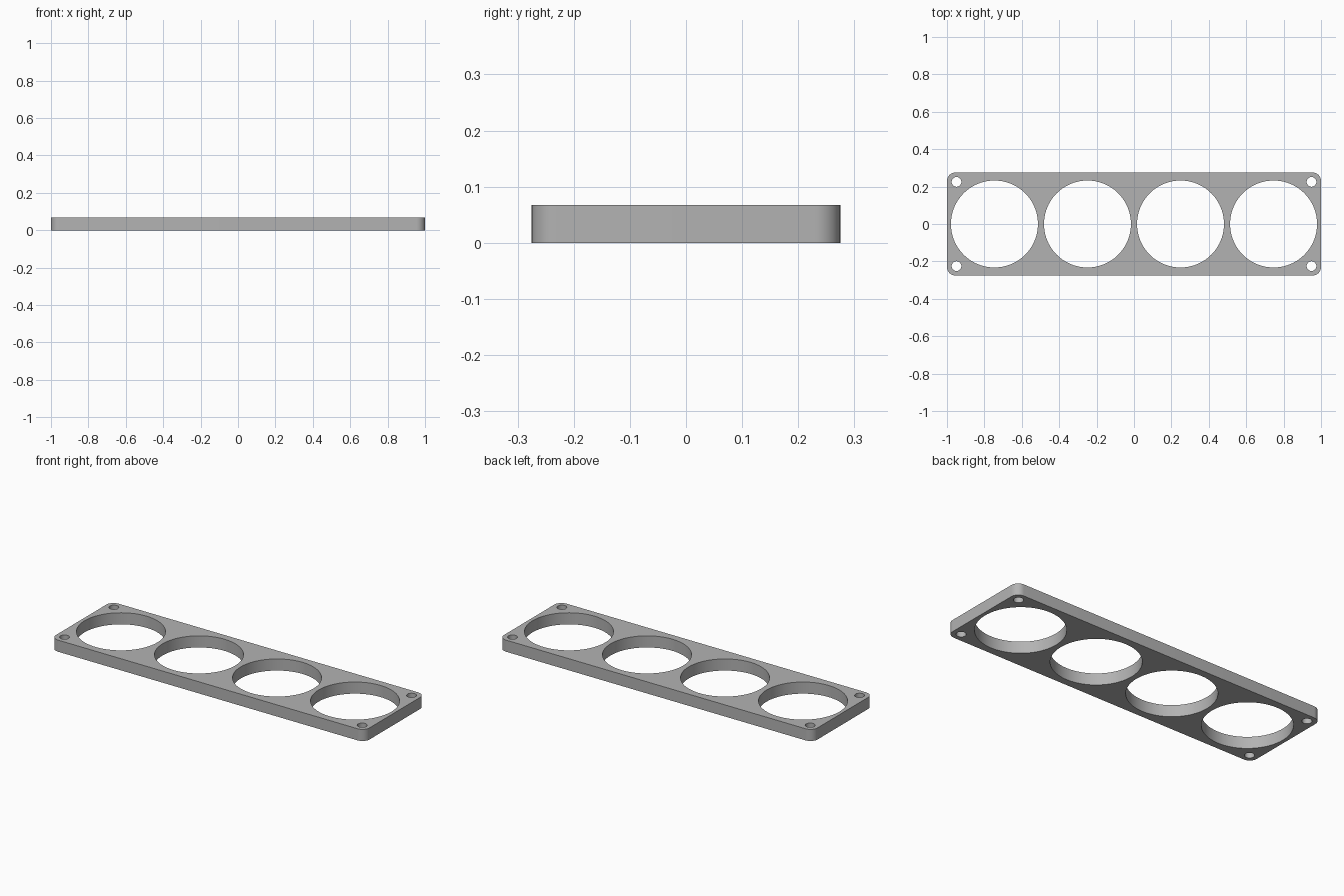
import bpy, bmesh
from math import sin, cos, pi, radians

if "Cube" in bpy.data.objects:
    bpy.data.objects.remove(bpy.data.objects["Cube"], do_unlink=True)

LENGTH, WIDTH, HEIGHT = 2.0, 0.55, 0.067
CORNER_R = 0.045
OPENING_R, OPENING_STEP = 0.2325, 0.4975
SCREW_R, SCREW_X, SCREW_Y = 0.026, 0.949, 0.225


def arc(cx, cy, r, start, sweep, n):
    return [(cx + r * cos(start + sweep * i / n), cy + r * sin(start + sweep * i / n))
            for i in range(n + 1)]


def add_loop(curve, points):
    spline = curve.splines.new('POLY')
    spline.points.add(len(points) - 1)
    for p, (x, y) in zip(spline.points, points):
        p.co = (x, y, 0, 1)
    spline.use_cyclic_u = True


def circle(cx, cy, r, n):
    return arc(cx, cy, r, 0, 2 * pi, n)[:-1]


# Flat profile: rounded rectangle with openings
profile = bpy.data.curves.new("panel_profile", 'CURVE')
profile.dimensions = '2D'
profile.fill_mode = 'BOTH'
profile.extrude = HEIGHT / 2

outline = []
for k, (sx, sy) in enumerate([(1, 1), (-1, 1), (-1, -1), (1, -1)]):
    outline += arc(sx * (LENGTH / 2 - CORNER_R), sy * (WIDTH / 2 - CORNER_R),
                   CORNER_R, k * pi / 2, pi / 2, 12)
add_loop(profile, outline)

# Four large round openings
for i in range(4):
    add_loop(profile, circle((i - 1.5) * OPENING_STEP, 0, OPENING_R, 96))

# Screw hole in each corner
for sx in (-1, 1):
    for sy in (-1, 1):
        add_loop(profile, circle(sx * SCREW_X, sy * SCREW_Y, SCREW_R, 32))

# Turn the extruded profile into a clean mesh panel
panel = bpy.data.objects.new("panel", profile)
bpy.context.collection.objects.link(panel)
bpy.ops.object.select_all(action='DESELECT')
panel.select_set(True)
bpy.context.view_layer.objects.active = panel
bpy.ops.object.convert(target='MESH')
panel = bpy.context.object

bm = bmesh.new()
bm.from_mesh(panel.data)
bmesh.ops.remove_doubles(bm, verts=bm.verts, dist=0.0001)
bmesh.ops.translate(bm, verts=bm.verts, vec=(0, 0, HEIGHT / 2))
bmesh.ops.recalc_face_normals(bm, faces=bm.faces)
bm.to_mesh(panel.data)
bm.free()
bpy.ops.object.shade_smooth_by_angle(angle=radians(30))

# Plain grey finish
grey = bpy.data.materials.new("grey")
grey.use_nodes = True
colour = (0.45, 0.45, 0.45, 1)
grey.diffuse_color = colour
grey.node_tree.nodes["Principled BSDF"].inputs["Base Color"].default_value = colour
panel.data.materials.clear()
panel.data.materials.append(grey)
